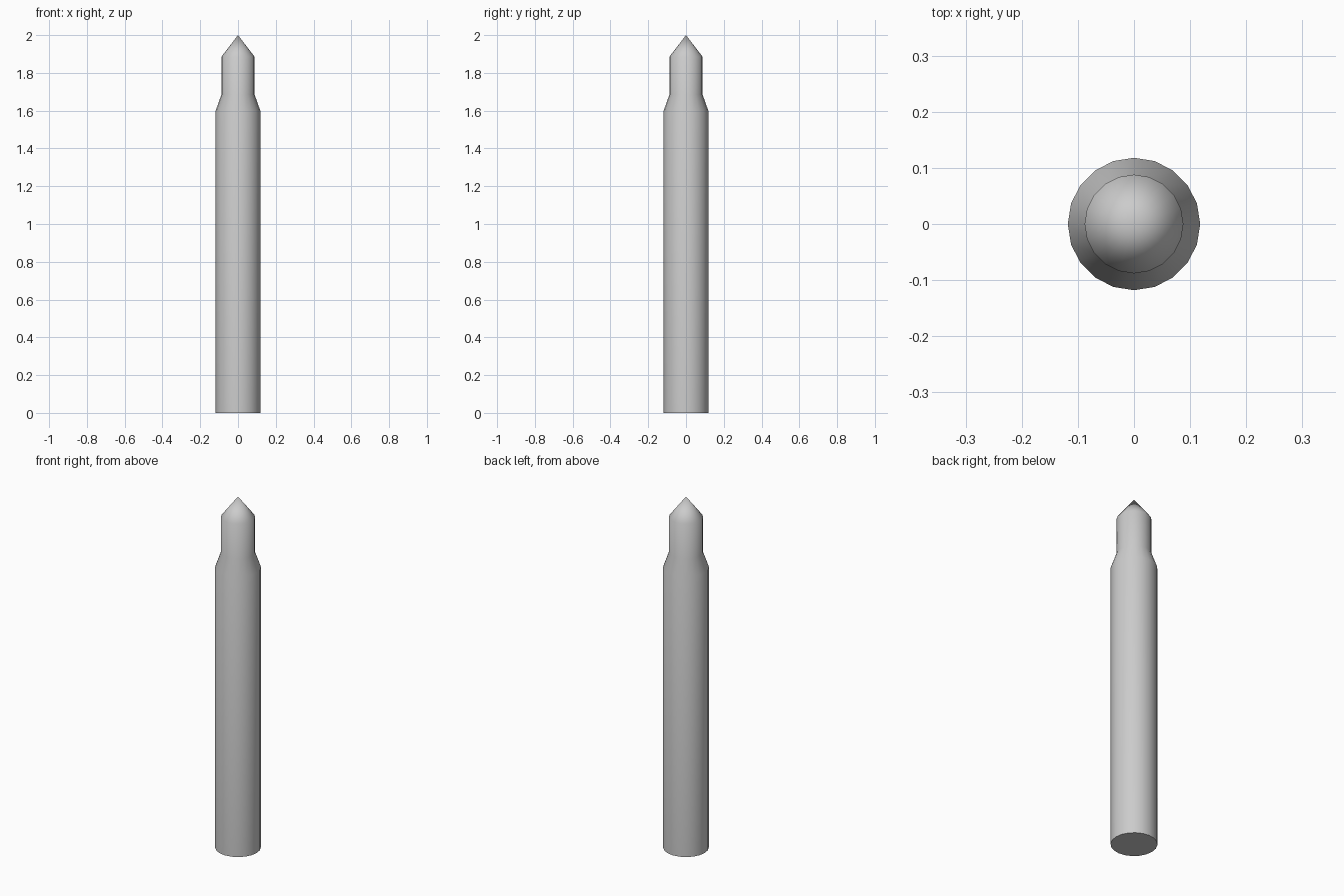
import bpy, bmesh, math

if "Cube" in bpy.data.objects:
    bpy.data.objects.remove(bpy.data.objects["Cube"])

SIDES = 20

# Half profile (radius, height): shaft, tapered shoulder, neck, base of the point
PROFILE = [(0.118, 0.0), (0.118, 1.6), (0.088, 1.685), (0.088, 1.885)]
TIP_HEIGHT = 2.0

bm = bmesh.new()


def ring(radius, z):
    return [bm.verts.new((radius * math.cos(2 * math.pi * i / SIDES),
                          radius * math.sin(2 * math.pi * i / SIDES), z))
            for i in range(SIDES)]


rings = [ring(r, z) for r, z in PROFILE]

# Walls
for low, high in zip(rings, rings[1:]):
    for i in range(SIDES):
        j = (i + 1) % SIDES
        bm.faces.new((low[i], low[j], high[j], high[i]))

# Pointed tip
tip = bm.verts.new((0, 0, TIP_HEIGHT))
for i in range(SIDES):
    bm.faces.new((rings[-1][i], rings[-1][(i + 1) % SIDES], tip))

# Flat base
bm.faces.new(rings[0][::-1])

mesh = bpy.data.meshes.new("pointed_post")
bm.to_mesh(mesh)
bm.free()
post = bpy.data.objects.new("pointed_post", mesh)
bpy.context.collection.objects.link(post)

# Smooth sides and tip, crisp base rim
bpy.context.view_layer.objects.active = post
post.select_set(True)
bpy.ops.object.shade_smooth_by_angle(angle=math.radians(60))
